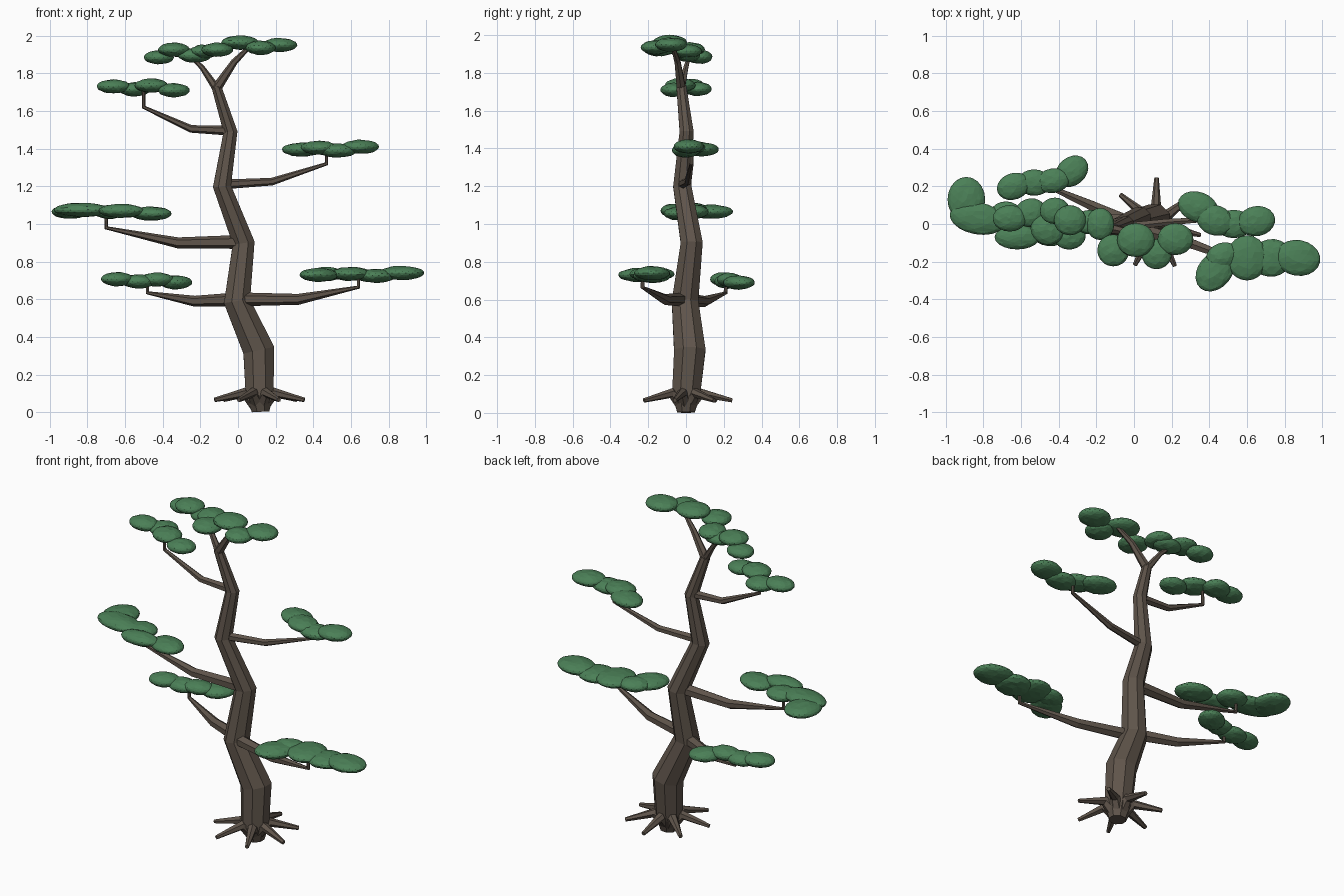
import bpy, bmesh, math, random
from mathutils import Vector, Matrix

random.seed(4)


def material(name, rgb):
    m = bpy.data.materials.new(name)
    m.diffuse_color = (*rgb, 1)
    return m


BARK = material("bark", (0.115, 0.09, 0.07))
LEAF = material("leaf", (0.07, 0.215, 0.095))


def add_object(name, bm, mat):
    bmesh.ops.recalc_face_normals(bm, faces=bm.faces)
    me = bpy.data.meshes.new(name)
    bm.to_mesh(me)
    bm.free()
    me.materials.append(mat)
    ob = bpy.data.objects.new(name, me)
    bpy.context.collection.objects.link(ob)
    return ob


def tube(name, path, radii, sides):
    """Tapered faceted limb along a path."""
    pts = [Vector(p) for p in path]
    bm = bmesh.new()
    rings = []
    frame = None
    for i, p in enumerate(pts):
        d0 = (p - pts[i - 1]).normalized() if i else Vector()
        d1 = (pts[i + 1] - p).normalized() if i < len(pts) - 1 else Vector()
        t = (d0 + d1).normalized()
        if frame is None:
            ref = Vector((0, 1, 0)) if abs(t.y) < 0.8 else Vector((1, 0, 0))
        else:
            ref = frame
        u = (ref - t * ref.dot(t)).normalized()
        v = t.cross(u)
        frame = u
        ring = []
        for k in range(sides):
            a = 2 * math.pi * (k + 0.5) / sides
            ring.append(bm.verts.new(p + radii[i] * (math.cos(a) * u + math.sin(a) * v)))
        rings.append(ring)
    for a, b in zip(rings, rings[1:]):
        for k in range(sides):
            j = (k + 1) % sides
            bm.faces.new((a[k], a[j], b[j], b[k]))
    bm.faces.new(rings[0])
    bm.faces.new(rings[-1])
    return add_object(name, bm, BARK)


def pad(name, blobs):
    """Cloud of flattened leaf clumps: x, y, z, rx, ry, turn in degrees."""
    bm = bmesh.new()
    for x, y, z, rx, ry, turn in blobs:
        mat = (Matrix.Translation((x, y, z)) @ Matrix.Rotation(math.radians(turn), 4, 'Z')
               @ Matrix.Diagonal((rx, ry, 0.037, 1)))
        new = bmesh.ops.create_icosphere(bm, subdivisions=3, radius=1, matrix=mat)["verts"]
        for v in new:
            v.co.z += random.uniform(-0.002, 0.002)
    return add_object(name, bm, LEAF)


# Trunk
tube("trunk",
     [(0.12, 0, 0.003), (0.115, 0, 0.09), (0.11, 0.02, 0.33), (-0.005, -0.005, 0.59), (0.03, 0.03, 0.9),
      (-0.085, -0.02, 1.2), (-0.04, 0.003, 1.49), (-0.115, -0.025, 1.73)],
     [0.05, 0.08, 0.09, 0.076, 0.063, 0.052, 0.04, 0.028], 8)

# Roots spread around the base
for k in range(7):
    a = math.radians(-14 + k * 360 / 7)
    c, s = math.cos(a), math.sin(a)
    path = [(0.115 + r * c, r * s, z) for r, z in ((0.02, 0.045), (0.085, 0.105), (0.245, 0.066))]
    tube(f"root_{k + 1}", path, [0.04, 0.028, 0.012], 6)

# Branches, each ending in a short upright twig under its pad
limbs = {
    "lower_right": [(0, -0.02, 0.6), (0.32, -0.11, 0.6), (0.64, -0.23, 0.665), (0.64, -0.23, 0.72)],
    "lower_left": [(0, 0, 0.6), (-0.23, 0.1, 0.59), (-0.48, 0.21, 0.635), (-0.48, 0.21, 0.69)],
    "middle_left": [(0.02, 0.02, 0.905), (-0.32, 0.03, 0.9), (-0.7, 0.05, 0.98), (-0.7, 0.05, 1.05)],
    "middle_right": [(-0.08, -0.02, 1.21), (0.18, 0.01, 1.225), (0.47, 0.03, 1.32), (0.47, 0.03, 1.39)],
    "upper_left": [(-0.04, 0, 1.495), (-0.25, 0.0, 1.505), (-0.5, 0, 1.62), (-0.5, 0, 1.71)],
}
for name, path in limbs.items():
    f = 1 if path[0][2] < 1 else 0.7
    tube(name + "_branch", path, [0.037 * f, 0.029 * f, 0.011, 0.009], 6)

# Top fork
tube("fork_right", [(-0.115, -0.025, 1.72), (-0.02, -0.045, 1.86), (0.06, -0.07, 1.94)], [0.027, 0.018, 0.011], 6)
tube("fork_left", [(-0.115, -0.025, 1.72), (-0.19, 0.0, 1.83), (-0.26, 0.02, 1.9)], [0.022, 0.014, 0.009], 6)

# Foliage pads
pad("lower_right_pad", [(0.43, -0.25, 0.73, 0.12, 0.09, 50), (0.47, -0.17, 0.735, 0.09, 0.07, 20),
                        (0.6, -0.18, 0.735, 0.11, 0.12, 0), (0.73, -0.18, 0.725, 0.11, 0.1, 10),
                        (0.87, -0.18, 0.74, 0.12, 0.095, -10)])
pad("lower_left_pad", [(-0.33, 0.28, 0.69, 0.095, 0.075, 40), (-0.43, 0.23, 0.705, 0.09, 0.065, 10),
                       (-0.53, 0.22, 0.695, 0.09, 0.07, 0), (-0.64, 0.2, 0.707, 0.09, 0.07, 20)])
pad("middle_left_pad", [(-0.89, 0.13, 1.065, 0.1, 0.12, 0), (-0.83, 0.03, 1.075, 0.15, 0.085, -10),
                        (-0.68, 0.04, 1.065, 0.09, 0.08, 0), (-0.62, -0.07, 1.07, 0.12, 0.065, 0),
                        (-0.46, -0.03, 1.055, 0.11, 0.085, -20)])
pad("middle_right_pad", [(0.34, 0.09, 1.395, 0.11, 0.08, -20), (0.43, 0.02, 1.405, 0.1, 0.08, -20),
                         (0.53, 0.0, 1.39, 0.1, 0.075, 0), (0.65, 0.015, 1.41, 0.1, 0.08, 10)])
pad("upper_left_pad", [(-0.66, 0.03, 1.73, 0.09, 0.07, 0), (-0.55, 0.06, 1.715, 0.085, 0.075, 20),
                       (-0.46, -0.03, 1.735, 0.09, 0.08, -20), (-0.34, -0.065, 1.71, 0.085, 0.07, 10)])
pad("top_left_pad", [(-0.42, 0.07, 1.885, 0.08, 0.07, 0), (-0.34, 0.02, 1.925, 0.085, 0.08, 0),
                     (-0.23, 0.01, 1.895, 0.09, 0.065, 0), (-0.18, 0.0, 1.915, 0.075, 0.085, 0)])
pad("top_right_pad", [(-0.11, -0.14, 1.925, 0.085, 0.085, 0), (0.01, -0.085, 1.963, 0.1, 0.09, 0),
                      (0.12, -0.16, 1.935, 0.08, 0.08, 0), (0.22, -0.08, 1.95, 0.095, 0.085, 0)])
